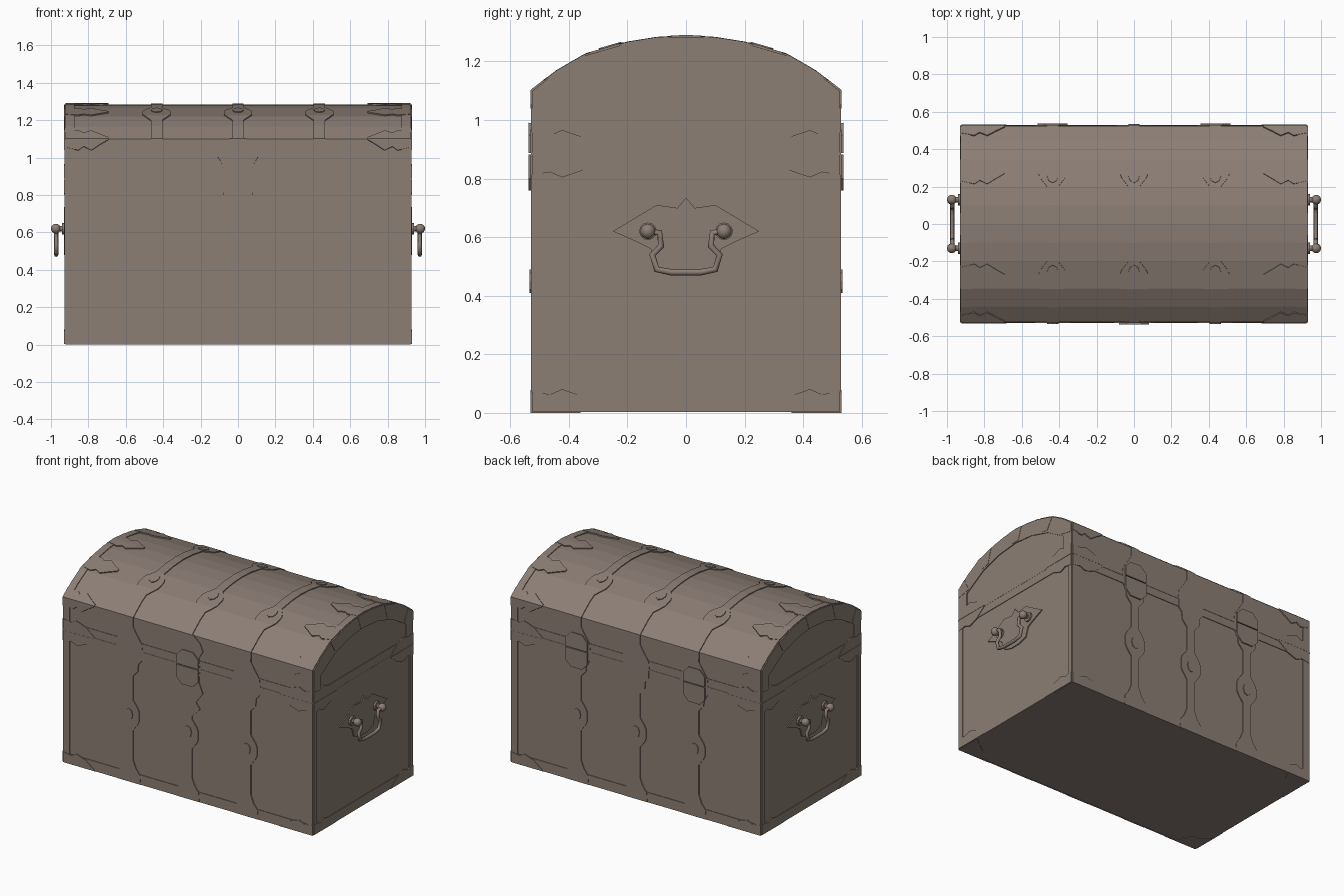
import bpy, bmesh, math
from mathutils import Vector

cube = bpy.data.objects.get("Cube")
if cube:
    bpy.data.objects.remove(cube, do_unlink=True)

mat = bpy.data.materials.new("weathered_brown")
mat.use_nodes = True
COLOUR = (0.262, 0.209, 0.178, 1)
mat.diffuse_color = COLOUR
bsdf = mat.node_tree.nodes["Principled BSDF"]
bsdf.inputs["Base Color"].default_value = COLOUR
bsdf.inputs["Roughness"].default_value = 0.8

HX, HY, SEAM = 0.922, 0.524, 0.885
BODY = [(HY, 0), (HY, SEAM - 0.003)]
LID = [(HY, SEAM + 0.003), (HY, 1.1), (0.44, 1.165), (0.345, 1.22),
       (0.2, 1.262), (0.1, 1.278), (0, 1.284)]


def finish(bm, name):
    bmesh.ops.recalc_face_normals(bm, faces=bm.faces)
    me = bpy.data.meshes.new(name)
    bm.to_mesh(me)
    bm.free()
    me.materials.append(mat)
    ob = bpy.data.objects.new(name, me)
    bpy.context.collection.objects.link(ob)
    return ob


def prism(name, profile, hx):
    """Extrude a y-z profile along x."""
    bm = bmesh.new()
    face = bm.faces.new([bm.verts.new((-hx, y, z)) for y, z in profile])
    ext = bmesh.ops.extrude_face_region(bm, geom=[face], use_keep_orig=True)
    moved = [v for v in ext["geom"] if isinstance(v, bmesh.types.BMVert)]
    bmesh.ops.translate(bm, vec=(2 * hx, 0, 0), verts=moved)
    return finish(bm, name)


def lengths(path):
    out = [0]
    for a, b in zip(path, path[1:]):
        out.append(out[-1] + math.dist(a, b))
    return out


def wrap(path, sx, sy):
    """Map (u, distance along path, height) onto the front or back."""
    ls = lengths(path)
    segs = [(Vector(b) - Vector(a)).normalized() for a, b in zip(path, path[1:])]
    norms = [Vector((d.y, -d.x)) for d in segs]
    ends = [norms[0]] + [(a + b).normalized() for a, b in zip(norms, norms[1:])]
    ends.append(Vector((0, 1)) if path is LID else norms[-1])

    def place(u, s, w):
        i = max(k for k in range(len(segs)) if k == 0 or ls[k] <= s + 1e-6)
        t = (s - ls[i]) / (ls[i + 1] - ls[i])
        p = Vector(path[i]).lerp(Vector(path[i + 1]), t) + ends[i].lerp(ends[i + 1], t) * w
        return (sx * u, sy * p.x, p.y)
    return place, ls


def plate(name, outline, place, height, cuts=()):
    """Thin plate cut from a flat outline, creased at the cuts, then bent."""
    bm = bmesh.new()
    bm.faces.new([bm.verts.new((u, s, 0)) for u, s in outline])
    for i, c in enumerate(cuts):
        bmesh.ops.bisect_plane(bm, geom=bm.verts[:] + bm.edges[:] + bm.faces[:],
                               plane_co=(0, c, 0), plane_no=(0, 1, 0), dist=1e-5,
                               clear_inner=i == 0, clear_outer=i == len(cuts) - 1)
    ext = bmesh.ops.extrude_face_region(bm, geom=bm.faces[:], use_keep_orig=True)
    moved = [v for v in ext["geom"] if isinstance(v, bmesh.types.BMVert)]
    bmesh.ops.translate(bm, vec=(0, 0, height), verts=moved)
    for v in bm.verts:
        v.co = place(*v.co)
    return finish(bm, name)


def rect(u0, u1, s0, s1):
    return [(u0, s0), (u1, s0), (u1, s1), (u0, s1)]


def strap(u, rows):
    """Symmetric outline from (distance, half width) rows."""
    return [(u + w, s) for s, w in rows] + [(u - w, s) for s, w in reversed(rows)]


def boss(s, w=0.075, h=0.1):
    return [(s - h, 0.03), (s - h * 0.55, w * 0.85), (s - h * 0.3, w),
            (s + h * 0.3, w), (s + h * 0.55, w * 0.85), (s + h, 0.03)]


def corner(edge, base, d, reach=0.24):
    """Scalloped corner plate running inward from an edge."""
    shape = [(0, 0), (0, 0.07), (0.25, 0.06), (0.42, 0.078), (0.7, 0.055), (1, 0)]
    return [(edge - a * reach, base + d * b) for a, b in shape]


def claw(edge, s, reach=0.23):
    shape = [(0, 0.05), (0.3, 0.065), (0.42, 0.045), (0.6, 0.065), (0.8, 0.035), (1, 0.008)]
    return ([(edge - a * reach, s + h) for a, h in shape]
            + [(edge - a * reach, s - h) for a, h in reversed(shape)])


# Main wooden volumes and the seam rail
prism("body", [(-HY, 0.003), (HY, 0.003), (HY, SEAM - 0.003), (-HY, SEAM - 0.003)], HX)
prism("lid", LID + [(-y, z) for y, z in LID[-2::-1]], HX)
prism("seam_rail", [(-0.53, SEAM - 0.004), (0.53, SEAM - 0.004),
                    (0.53, SEAM + 0.004), (-0.53, SEAM + 0.004)], HX + 0.005)

body_rows = ([(0, 0.085), (0.06, 0.08), (0.1, 0.05), (0.15, 0.03)] + boss(0.45)
             + [(0.71, 0.03), (0.75, 0.065), (0.8, 0.07), (0.83, 0.095), (0.882, 0.095)])
lock_rows = ([(0, 0.085), (0.06, 0.08), (0.1, 0.05), (0.15, 0.03)] + boss(0.44)
             + [(0.56, 0.03), (0.62, 0.09), (0.66, 0.06), (0.73, 0.11),
                (0.8, 0.08), (0.882, 0.09)])
lid_rows = ([(0, 0.1), (0.05, 0.095), (0.1, 0.06), (0.15, 0.03)] + boss(0.48) + [(0.8, 0.03)])
lock_lid_rows = ([(0, 0.09), (0.07, 0.08), (0.12, 0.11), (0.17, 0.09), (0.22, 0.03)]
                 + boss(0.48) + [(0.8, 0.03)])

# Front and back ironwork
for sy, side in ((-1, "front"), (1, "back")):
    low, low_cuts = wrap(BODY, 1, sy)
    top, top_cuts = wrap(LID, 1, sy)
    apex = top_cuts[-1]
    plate(side + "_bottom_band", rect(-HX, HX, 0, 0.065), low, 0.004)
    plate(side + "_upper_band", rect(-HX, HX, 0.83, 0.882), low, 0.004)
    plate(side + "_lid_band", rect(-HX, HX, 0, 0.055), top, 0.004)
    for x in (-0.435, 0, 0.435):
        lock = x == 0 and sy < 0
        plate(side + "_strap", strap(x, lock_rows if lock else body_rows), low, 0.006, low_cuts)
        plate(side + "_lid_strap", strap(x, lock_lid_rows if lock else lid_rows),
              top, 0.006, top_cuts)
        # Lock and hinge leaves stand proud of the straps
        if lock or (x and sy > 0):
            plate(side + "_clasp", strap(x, [(0.76, 0.04), (0.8, 0.08), (0.882, 0.08)]), low, 0.014)
            plate(side + "_clasp_top", strap(x, [(0, 0.08), (0.06, 0.08), (0.1, 0.04)]), top, 0.014)
        # Rosettes on the bosses
        for place, s in ((low, 0.45), (top, 0.52)):
            ring = [(x + 0.03 * math.cos(k * math.pi / 4), s + 0.04 * math.sin(k * math.pi / 4))
                    for k in range(8)]
            plate(side + "_rosette", ring, place, 0.011)
    for sx in (-1, 1):
        low, _ = wrap(BODY, sx, sy)
        top, _ = wrap(LID, sx, sy)
        plate(side + "_edge_band", rect(0.875, HX, 0, 0.882), low, 0.005)
        plate(side + "_lid_edge_band", rect(0.875, HX, 0, apex), top, 0.005, top_cuts)
        plate(side + "_foot_corner", corner(HX, 0, 1), low, 0.007)
        plate(side + "_upper_corner", corner(HX, 0.882, -1), low, 0.007)
        plate(side + "_lid_corner", corner(HX, 0, 1), top, 0.007)
        for s in (0.215, 0.5, apex):
            plate(side + "_lid_claw", claw(HX, s), top, 0.007, top_cuts)

# Ironwork on both ends
arch = LID + [(-y, z) for y, z in LID[-2::-1]]
inner = [(-0.45, SEAM + 0.003), (-0.45, 1.04), (-0.3, 1.13), (-0.15, 1.175), (0, 1.19),
         (0.15, 1.175), (0.3, 1.13), (0.45, 1.04), (0.45, SEAM + 0.003)]
back_plate = [(0, 0.735), (0.03, 0.7), (0.1, 0.71), (0.15, 0.68), (0.25, 0.62), (0.17, 0.585),
              (0.12, 0.56), (0.1, 0.5), (0.04, 0.48)]
back_plate += [(-y, z) for y, z in reversed(back_plate[1:])]
bail = [(0.13, 0.62), (0.09, 0.615), (0.085, 0.57), (0.115, 0.54), (0.1, 0.49), (0.05, 0.48)]
bail += [(-y, z) for y, z in reversed(bail)]

for sx, side in ((1, "left"), (-1, "right")):
    def end(u, s, w):
        return (sx * (HX + w), u, s)

    plate(side + "_arch_band", arch + inner, end, 0.005)
    for name, z0, z1 in (("bottom", 0.003, 0.065), ("upper", 0.83, 0.882), ("lid", 0.888, 0.945)):
        plate(f"{side}_{name}_band", rect(-HY, HY, z0, z1), end, 0.004)
    for sy in (-1, 1):
        def half(u, s, w):
            return (sx * (HX + w), sy * u, s)

        plate(side + "_edge_band", rect(0.49, HY, 0.003, 0.882), half, 0.005)
        plate(side + "_foot_corner", corner(HY, 0.003, 1), half, 0.007)
        plate(side + "_upper_corner", corner(HY, 0.882, -1), half, 0.007)
        plate(side + "_lid_corner", corner(HY, 0.888, 1), half, 0.007)
        plate(side + "_arch_tab", [(0.22, 1.256), (0.345, 1.22), (0.3, 1.145), (0.25, 1.155)],
              half, 0.007)
        plate(side + "_shoulder_tab", [(HY, 1.04), (HY, 1.1), (0.47, 1.143), (0.43, 1.06)],
              half, 0.007)
        # Bottom corner bracket
        plate(side + "_base_corner", [(HX, HY), (0.76, HY), (0.8, 0.45), (HX, 0.36)],
              lambda u, s, w: (sx * u, sy * s, 0.003 - w), 0.003)
        # Handle post and knob
        for name, r, depth, x in (("post", 0.014, 0.06, 0.95), ("collar", 0.03, 0.012, 0.936)):
            bpy.ops.mesh.primitive_cylinder_add(vertices=12, radius=r, depth=depth,
                                                location=(sx * x, sy * 0.13, 0.62),
                                                rotation=(0, math.pi / 2, 0))
            bpy.context.object.name = f"{side}_handle_{name}"
            bpy.context.object.data.materials.append(mat)
        bpy.ops.mesh.primitive_uv_sphere_add(segments=12, ring_count=8, radius=0.026,
                                             location=(sx * 0.974, sy * 0.13, 0.62))
        knob = bpy.context.object
        knob.name = side + "_handle_knob"
        knob.data.materials.append(mat)
        bpy.ops.object.shade_smooth_by_angle()
    plate(side + "_arch_crown", [(-0.06, 1.281), (0, 1.284), (0.06, 1.281), (0.03, 1.195),
                                 (-0.03, 1.195)], end, 0.007)
    plate(side + "_handle_plate", back_plate, end, 0.007)

    # Hanging bail
    cu = bpy.data.curves.new(side + "_handle_bail", "CURVE")
    cu.dimensions = "3D"
    cu.bevel_depth = 0.011
    cu.bevel_resolution = 2
    cu.use_fill_caps = True
    sp = cu.splines.new("POLY")
    sp.points.add(len(bail) - 1)
    for p, (y, z) in zip(sp.points, bail):
        p.co = (sx * 0.972, y, z, 1)
    cu.materials.append(mat)
    ob = bpy.data.objects.new(side + "_handle_bail", cu)
    bpy.context.collection.objects.link(ob)
